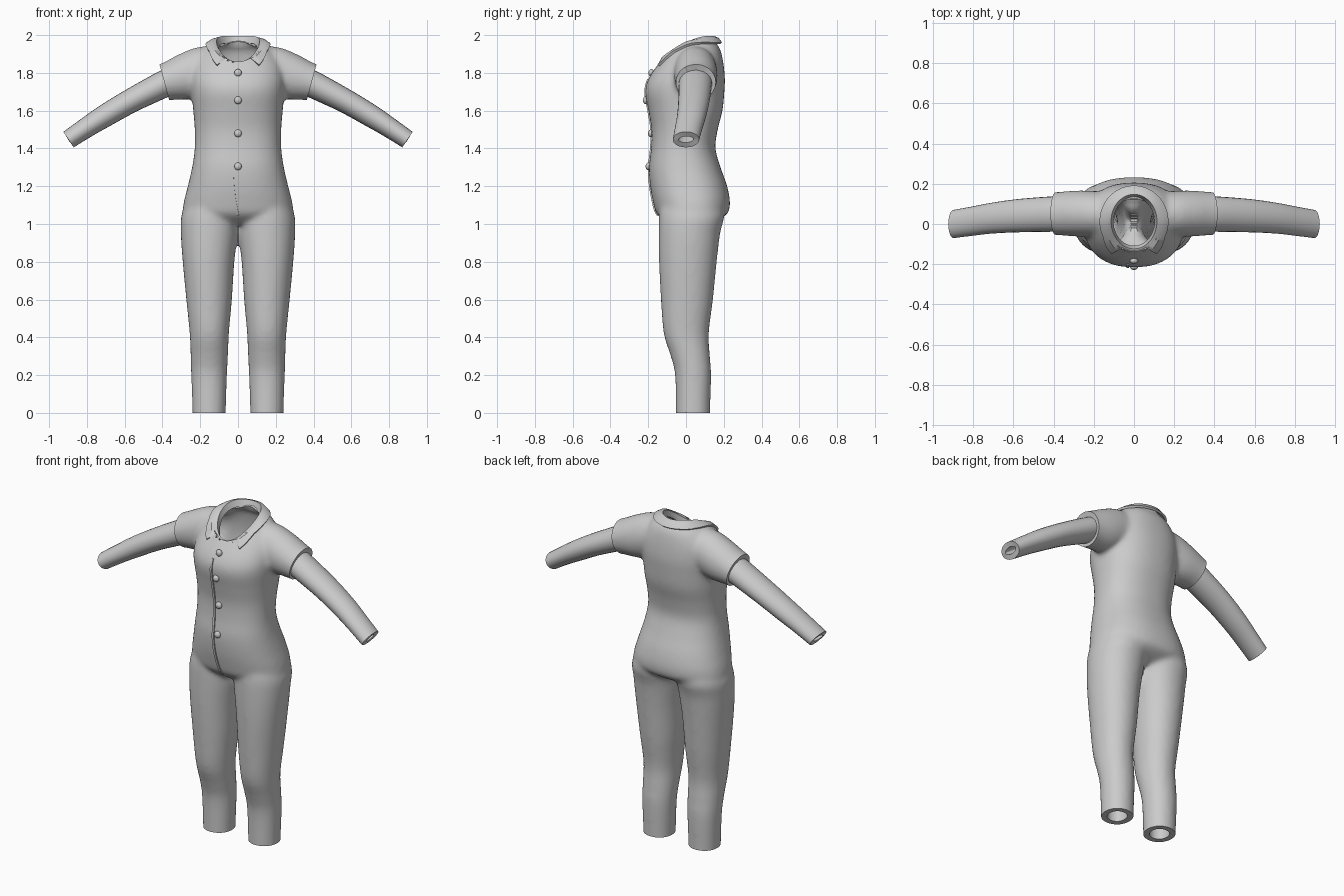
import bpy, bmesh, math
from mathutils import Vector
from mathutils.bvhtree import BVHTree

if "Cube" in bpy.data.objects:
    bpy.data.objects.remove(bpy.data.objects["Cube"])

fabric = bpy.data.materials.new("grey fabric")
fabric.diffuse_color = (0.6, 0.6, 0.6, 1)
fabric.use_nodes = True
fabric.node_tree.nodes["Principled BSDF"].inputs["Base Color"].default_value = fabric.diffuse_color
X, Y = Vector((1, 0, 0)), Vector((0, 1, 0))


def spline(rows, sub=5):
    """Catmull-Rom resampling of ring parameters."""
    out = []
    for i in range(len(rows) - 1):
        p0, p1, p2 = rows[max(i - 1, 0)], rows[i], rows[i + 1]
        p3 = rows[min(i + 2, len(rows) - 1)]
        for k in range(sub):
            t = k / sub
            out.append([0.5 * (2 * b + (c - a) * t + (2 * a - 5 * b + 4 * c - d) * t * t
                               + (3 * b - a - 3 * c + d) * t ** 3)
                        for a, b, c, d in zip(p0, p1, p2, p3)])
    return out + [list(rows[-1])]


def loft(bm, rows, u, v, n=2.0, sides=32, side=1, pad=0.0):
    """Capped tube through rings (x, y, z, radius along u, radius along v)."""
    rings = []
    for x, y, z, a, b in spline(rows):
        ring = []
        for k in range(sides):
            t = 2 * math.pi * k / sides
            c, s = math.cos(t), math.sin(t)
            p = Vector((x, y, z)) \
                + u * (a + pad) * math.copysign(abs(c) ** (2 / n), c) \
                + v * (b + pad) * math.copysign(abs(s) ** (2 / n), s)
            ring.append(bm.verts.new((p.x * side, p.y, p.z)))
        rings.append(ring)
    faces = [bm.faces.new(rings[0]), bm.faces.new(rings[-1])]
    for r, q in zip(rings, rings[1:]):
        for k in range(sides):
            j = (k + 1) % sides
            faces.append(bm.faces.new((r[k], r[j], q[j], q[k])))
    bmesh.ops.recalc_face_normals(bm, faces=faces)


def upright(rows, cx=None):
    """(z, centre x, half width, front y, back y) to loft rings."""
    return [(c, (f + b) / 2, z, w, (b - f) / 2) for z, c, w, f, b in rows]


def to_object(name, bm):
    me = bpy.data.meshes.new(name)
    bm.to_mesh(me)
    me.materials.append(fabric)
    ob = bpy.data.objects.new(name, me)
    bpy.context.collection.objects.link(ob)
    return ob


def activate(ob):
    bpy.ops.object.select_all(action='DESELECT')
    ob.select_set(True)
    bpy.context.view_layer.objects.active = ob


def modify(ob, kind, **settings):
    activate(ob)
    m = ob.modifiers.new(kind.lower(), kind)
    for key, value in settings.items():
        setattr(m, key, value)
    bpy.ops.object.modifier_apply(modifier=m.name)


def finish(ob, angle=40):
    activate(ob)
    bpy.ops.object.shade_smooth_by_angle(angle=math.radians(angle))


# Suit body: torso, legs and short sleeves fused into one skin
torso = upright([
    (1.00, 0, .20, -.09, .12), (1.05, 0, .283, -.15, .212), (1.11, 0, .285, -.17, .23),
    (1.20, 0, .263, -.187, .215), (1.30, 0, .24, -.193, .18), (1.40, 0, .226, -.182, .153),
    (1.50, 0, .226, -.18, .165), (1.60, 0, .234, -.196, .19), (1.70, 0, .243, -.213, .2),
    (1.77, 0, .245, -.195, .203), (1.85, 0, .23, -.142, .195), (1.92, 0, .18, -.09, .18),
    (1.96, 0, .14, -.05, .155), (1.99, 0, .09, -.02, .12)])
leg = upright([
    (-.10, .153, .085, -.05, .125), (0, .153, .085, -.05, .125), (.2, .153, .092, -.055, .13),
    (.3, .152, .096, -.078, .124), (.42, .152, .101, -.115, .118), (.6, .153, .118, -.13, .14),
    (.8, .156, .134, -.14, .16), (.95, .152, .148, -.142, .178), (1.05, .147, .149, -.14, .2),
    (1.15, .13, .12, -.13, .17)])
sleeve = [(.05, .05, 1.83, .10, .115), (.18, .05, 1.812, .11, .126), (.28, .052, 1.78, .112, .12),
          (.39, .052, 1.75, .104, .096), (.50, .052, 1.72, .10, .092)]
sleeve_up = Vector((.26, 0, .965))

bm = bmesh.new()
loft(bm, torso, X, Y, n=2.3, sides=48, pad=.003)
for s in (1, -1):
    loft(bm, leg, X, Y, n=2.1, side=s, pad=.003)
    loft(bm, sleeve, Y, sleeve_up, side=s, pad=.003)
body = to_object("suit_body", bm)
bm.free()
modify(body, 'REMESH', mode='VOXEL', voxel_size=.013)
modify(body, 'SMOOTH', factor=.5, iterations=10)

# Open the ankles, sleeve hems and neck
bm = bmesh.new()
bm.from_mesh(body.data)


def trim(point, normal, test):
    faces = [f for f in bm.faces if all(test(v.co) for v in f.verts)]
    geom = faces + list({e for f in faces for e in f.edges}) \
        + list({v for f in faces for v in f.verts})
    bmesh.ops.bisect_plane(bm, geom=geom, plane_co=point, plane_no=normal, clear_outer=True)


trim((0, 0, 0), (0, 0, -1), lambda c: c.z < .3)
for s in (1, -1):
    trim((.39 * s, 0, 1.75), (.965 * s, 0, -.26), lambda c: c.x * s > .31 and c.z > 1.5)
bmesh.ops.remove_doubles(bm, verts=bm.verts, dist=.002)

NECK_Y = .012


def collar_z(y):
    return 1.99 - .155 * ((.13 - y) / .27) ** 2


def neck_radius(c):
    return math.hypot(c.x / .125, (c.y - NECK_Y) / .145)


hole = [f for f in bm.faces
        if f.calc_center_median().z > 1.75 and neck_radius(f.calc_center_median()) < 1]
bmesh.ops.delete(bm, geom=hole, context='FACES')
for v in bm.verts:
    if v.is_boundary and v.co.z > 1.78 and abs(v.co.x) < .2:
        r = neck_radius(v.co)
        v.co.x /= r
        v.co.y = NECK_Y + (v.co.y - NECK_Y) / r
        v.co.z = collar_z(v.co.y) - .015
bm.normal_update()
skin = BVHTree.FromBMesh(bm)
bm.to_mesh(body.data)
bm.free()
modify(body, 'SOLIDIFY', thickness=.033, offset=-1)
finish(body)

# Long under sleeves
arm = [(.34, .05, 1.765, .085, .068), (.39, .05, 1.742, .088, .072), (.567, .042, 1.652, .083, .064),
       (.70, .03, 1.575, .077, .06), (.80, .015, 1.512, .073, .054), (.897, 0, 1.447, .07, .0495)]
for name, s in (("under_sleeve_left", 1), ("under_sleeve_right", -1)):
    bm = bmesh.new()
    loft(bm, arm, Y, Vector((.55, 0, .835)), sides=24, side=s)
    bmesh.ops.delete(bm, geom=[f for f in bm.faces if len(f.verts) > 4], context='FACES')
    ob = to_object(name, bm)
    bm.free()
    modify(ob, 'SOLIDIFY', thickness=.03, offset=-1)
    finish(ob)

# Folded collar with two front points
bm = bmesh.new()
columns = []
for k in range(72):
    deg = k * 5
    d = min(deg, 360 - deg)
    w = .4 if d < 33 else 1 + .5 * max(0, (65 - d) / 30)
    sn, cs = math.sin(math.radians(deg)), math.cos(math.radians(deg))
    y0 = NECK_Y - .138 * cs
    column = [bm.verts.new((.108 * sn, NECK_Y - .126 * cs, collar_z(y0) - .035))]
    for t in (0, .5, 1):
        p = Vector((.118 * sn + .05 * w * t * sn, y0 - .036 * w * t * cs,
                    collar_z(y0) - .032 * w * t * t))
        hit = skin.ray_cast(Vector((p.x, p.y, 3)), Vector((0, 0, -1)))[0]
        if hit and t > 0:
            p.z = min(max(p.z, hit.z + .01), collar_z(y0) + .004)
        column.append(bm.verts.new(p))
    columns.append(column)
for a, b in zip(columns, columns[1:] + columns[:1]):
    for i in range(3):
        bm.faces.new((a[i], b[i], b[i + 1], a[i + 1]))
bmesh.ops.recalc_face_normals(bm, faces=bm.faces)
collar = to_object("collar", bm)
bm.free()
modify(collar, 'SOLIDIFY', thickness=.013, offset=0)
finish(collar)


def front(x, z):
    hit = skin.ray_cast(Vector((x, -1, z)), Y)[0]
    return hit.y if hit else -.15


# Front placket edge, curving to the centre at its lower end
bm = bmesh.new()
pairs = []
for i in range(41):
    z = 1.765 - .72 * i / 40
    x = -.031 + .031 * max(0, (1.3 - z) / .26) ** 2
    pairs.append([bm.verts.new((x + dx, front(x + dx, z) - .002, z)) for dx in (-.007, .007)])
for a, b in zip(pairs, pairs[1:]):
    bm.faces.new((a[0], b[0], b[1], a[1]))
placket = to_object("placket", bm)
bm.free()
modify(placket, 'SOLIDIFY', thickness=.009, offset=0)
finish(placket)

# Buttons
for i, z in enumerate((1.8, 1.655, 1.48, 1.305)):
    bpy.ops.mesh.primitive_uv_sphere_add(segments=16, ring_count=10, radius=.02,
                                         location=(0, front(0, z) - .004, z))
    button = bpy.context.object
    button.name = f"button_{i + 1}"
    button.scale = (1, .75, 1)
    button.data.materials.append(fabric)
    finish(button, 60)
